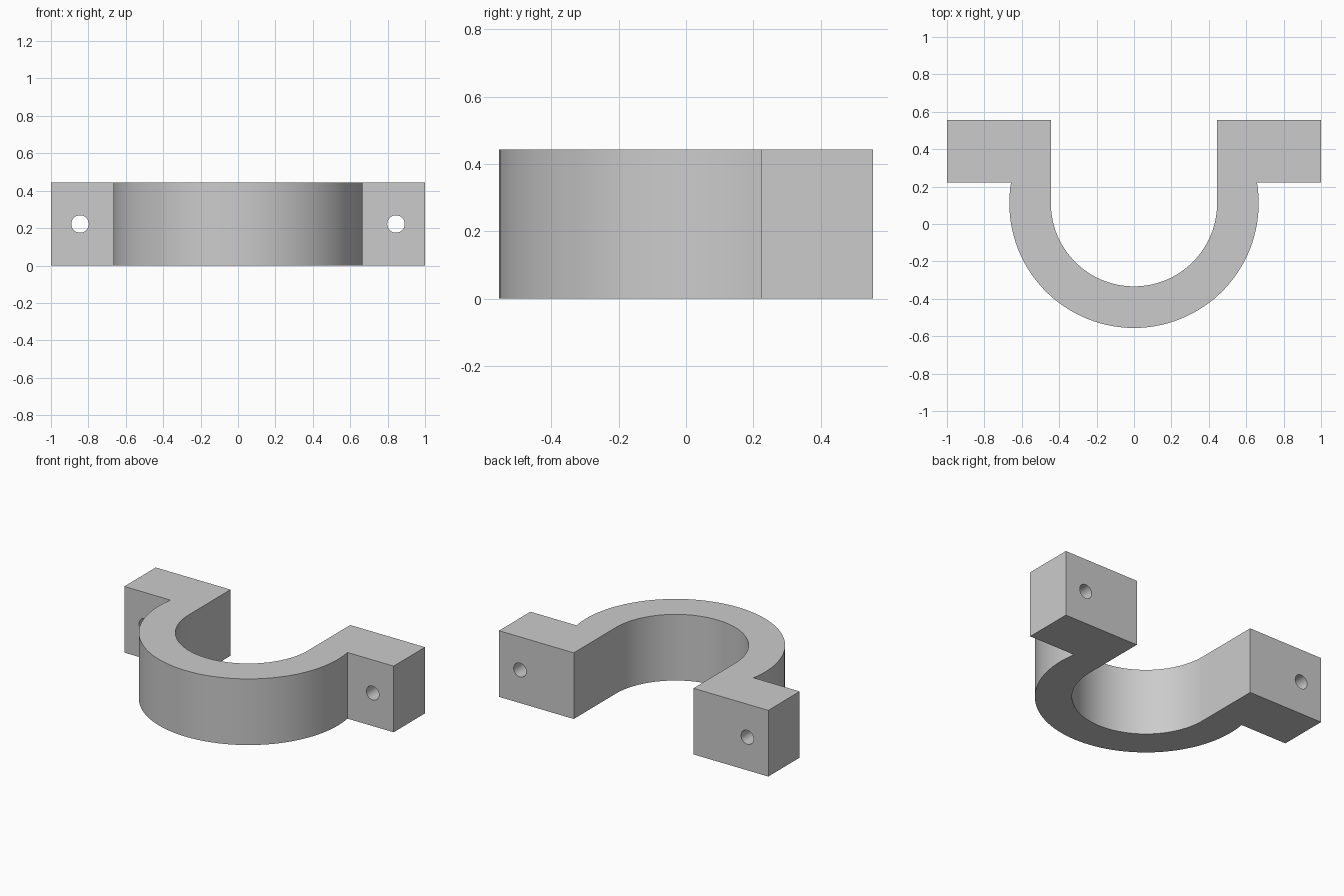
import bpy, bmesh, math

if "Cube" in bpy.data.objects:
    bpy.data.objects.remove(bpy.data.objects["Cube"])

HEIGHT = 0.444
CY = 0.111                      # centre of the ring arcs
R_OUT, R_IN = 0.6667, 0.4444
TAB_FRONT, TAB_BACK = 0.2222, 0.5555
SEGS = 64

grey = bpy.data.materials.new("grey metal")
grey.diffuse_color = (0.6, 0.6, 0.6, 1)
grey.use_nodes = True
grey.node_tree.nodes["Principled BSDF"].inputs["Base Color"].default_value = grey.diffuse_color


def arc(radius, start, end):
    return [(radius * math.cos(start + (end - start) * i / SEGS),
             CY + radius * math.sin(start + (end - start) * i / SEGS))
            for i in range(SEGS + 1)]


# Clamp outline: outer arc, right tab, inner arc, left tab
lift = math.asin((TAB_FRONT - CY) / R_OUT)
outline = arc(R_OUT, math.pi - lift, 2 * math.pi + lift)
outline += [(1, TAB_FRONT), (1, TAB_BACK), (R_IN, TAB_BACK)]
outline += arc(R_IN, 2 * math.pi, math.pi)
outline += [(-R_IN, TAB_BACK), (-1, TAB_BACK), (-1, TAB_FRONT)]

# Extrude the outline into the clamp body
bm = bmesh.new()
base = bm.faces.new([bm.verts.new((x, y, 0)) for x, y in outline])
top = bmesh.ops.extrude_face_region(bm, geom=[base])["geom"]
bmesh.ops.translate(bm, vec=(0, 0, HEIGHT),
                    verts=[v for v in top if isinstance(v, bmesh.types.BMVert)])
bmesh.ops.recalc_face_normals(bm, faces=bm.faces)
mesh = bpy.data.meshes.new("half_clamp")
bm.to_mesh(mesh)
bm.free()
mesh.materials.append(grey)
clamp = bpy.data.objects.new("half_clamp", mesh)
bpy.context.collection.objects.link(clamp)

# Bolt holes through both tabs
for side in (-1, 1):
    bpy.ops.mesh.primitive_cylinder_add(
        vertices=32, radius=0.0467, depth=0.6,
        location=(side * 0.8444, (TAB_FRONT + TAB_BACK) / 2, HEIGHT / 2),
        rotation=(math.pi / 2, 0, 0))
    cutter = bpy.context.object
    cutter.name = "bolt_hole_cutter"
    cutter.hide_render = True
    cutter.data.materials.append(grey)
    bpy.context.view_layer.objects.active = clamp
    cut = clamp.modifiers.new("bolt_hole", 'BOOLEAN')
    cut.operation = 'DIFFERENCE'
    cut.solver = 'EXACT'
    cut.object = cutter
    bpy.ops.object.modifier_apply(modifier=cut.name)
    bpy.data.objects.remove(cutter)

# Smooth the curved walls, keep the corners crisp
bpy.ops.object.select_all(action='DESELECT')
clamp.select_set(True)
bpy.context.view_layer.objects.active = clamp
bpy.ops.object.shade_smooth_by_angle(angle=math.radians(30))
